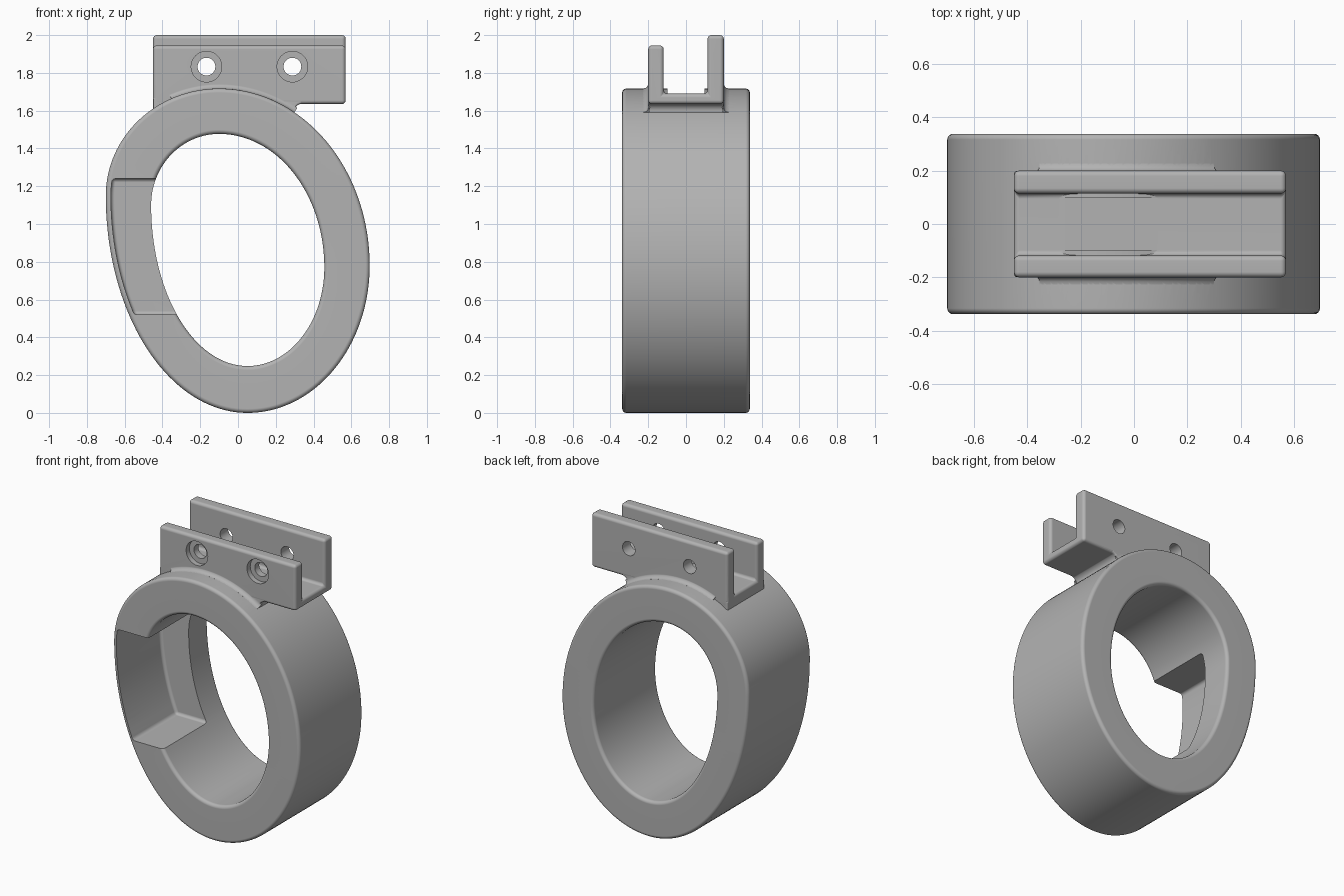
import bpy, bmesh, math

scene = bpy.context.scene
if "Cube" in bpy.data.objects:
    bpy.data.objects.remove(bpy.data.objects["Cube"])

grey = bpy.data.materials.new("plain_grey")
grey.use_nodes = True
colour = (0.45, 0.45, 0.45, 1)
grey.diffuse_color = colour
grey.node_tree.nodes["Principled BSDF"].inputs["Base Color"].default_value = colour

# Egg outlines: left, right, bottom and top extremes as (x, z)
OUTER = ((-0.70, 1.15), (0.697, 0.78), (0.05, 0.0), (-0.10, 1.717))
INNER = ((-0.46, 1.10), (0.457, 0.77), (0.05, 0.248), (-0.10, 1.477))


def egg(outline, a, offset=0.0):
    """Point on an outline made of four elliptical quarters."""
    left, right, bottom, top = outline
    c, s = math.cos(a), math.sin(a)
    cx = top[0] if s >= 0 else bottom[0]
    cz = right[1] if c >= 0 else left[1]
    rx = right[0] - cx if c >= 0 else cx - left[0]
    rz = top[1] - cz if s >= 0 else cz - bottom[1]
    nx, nz = c / rx, s / rz
    n = math.hypot(nx, nz)
    return cx + rx * c + offset * nx / n, cz + rz * s + offset * nz / n


def finish(bm, name):
    bmesh.ops.recalc_face_normals(bm, faces=bm.faces)
    mesh = bpy.data.meshes.new(name)
    bm.to_mesh(mesh)
    bm.free()
    mesh.materials.append(grey)
    ob = bpy.data.objects.new(name, mesh)
    scene.collection.objects.link(ob)
    return ob


def loft(name, section, angles, closed):
    """Sweep a closed section of (outline, offset, y) around the egg."""
    bm = bmesh.new()
    loops = []
    for a in angles:
        ring = []
        for outline, d, y in section:
            x, z = egg(outline, a, d)
            ring.append(bm.verts.new((x, y, z)))
        loops.append(ring)
    n, m = len(loops), len(section)
    for i in range(n if closed else n - 1):
        p, q = loops[i], loops[(i + 1) % n]
        for j in range(m):
            k = (j + 1) % m
            bm.faces.new((p[j], p[k], q[k], q[j]))
    if not closed:
        bm.faces.new(loops[0])
        bm.faces.new(loops[-1])
    return finish(bm, name)


def prism(name, points, place, low, high):
    """Extrude a flat profile; place maps (u, v, depth) to a position."""
    bm = bmesh.new()
    a = [bm.verts.new(place(u, v, low)) for u, v in points]
    b = [bm.verts.new(place(u, v, high)) for u, v in points]
    bm.faces.new(a)
    bm.faces.new(b)
    for i in range(len(a)):
        k = (i + 1) % len(a)
        bm.faces.new((a[i], a[k], b[k], b[i]))
    return finish(bm, name)


def along_x(u, v, d):
    return d, u, v


def along_y(u, v, d):
    return u, d, v


def apply(ob, mod):
    bpy.context.view_layer.objects.active = ob
    bpy.ops.object.modifier_apply(modifier=mod.name)


def bevel(ob, width):
    mod = ob.modifiers.new("round", 'BEVEL')
    mod.width, mod.segments = width, 4
    mod.limit_method, mod.angle_limit = 'ANGLE', math.radians(50)
    apply(ob, mod)


def combine(ob, other, operation):
    mod = ob.modifiers.new("combine", 'BOOLEAN')
    mod.object, mod.operation, mod.solver = other, operation, 'EXACT'
    apply(ob, mod)
    bpy.data.objects.remove(other)


def cylinder(name, x, z, r, low, high):
    turn = [2 * math.pi * i / 40 for i in range(40)]
    pts = [(x + r * math.cos(t), z + r * math.sin(t)) for t in turn]
    return prism(name, pts, along_y, low, high)


# Ring body with rounded rims
R, HALF, N = 0.022, 0.338, 160
section = []
for outline, sy, sign in ((OUTER, -1, 1), (OUTER, 1, 1), (INNER, 1, -1), (INNER, -1, -1)):
    arc = [(math.cos(t), math.sin(t)) for t in (math.pi / 8 * i for i in range(5))]
    if (sy < 0) == (sign > 0):
        arc.reverse()
    section += [(outline, sign * R * (c - 1), sy * (HALF - R + R * s)) for c, s in arc]
body = loft("ring_mount", section, [2 * math.pi * i / N for i in range(N)], True)

# Side pocket, open to the front and the bore
side = [math.pi * (0.8 + 0.6 * i / 60) for i in range(61)]
wall = [egg(OUTER, a, -0.027) for a in side]
wall = [p for p in wall if 0.53 < p[1] < 1.23]
low_x, high_x = wall[-1][0], wall[0][0]
profile = [(-0.1, 1.24), (high_x, 1.24)] + wall + [(low_x + 0.006, 0.52), (-0.1, 0.52)]
pocket = prism("pocket_cutter", profile, along_y, -0.6, 0.13)
bevel(pocket, 0.02)
combine(body, pocket, 'DIFFERENCE')

# Clear the ring crown out of the channel
crown = prism("crown_cutter", [(-0.098, 1.691), (0.098, 1.691), (0.098, 1.9), (-0.098, 1.9)],
              along_x, -0.6, 0.7)
combine(body, crown, 'DIFFERENCE')

# Plinth under the bracket with a curved inside corner
curve = [(0.34 - 0.04 * math.cos(t), 1.597 + 0.04 * math.sin(t))
         for t in (math.pi / 12 * i for i in range(7))]
plinth = prism("plinth", [(-0.449, 1.5), (0.30, 1.5)] + curve + [(0.34, 1.67), (-0.449, 1.67)],
               along_y, -0.199, 0.199)
bevel(plinth, 0.015)
combine(body, plinth, 'UNION')

# Channel bracket with a taller back plate
channel = [(-0.2, 1.635), (0.2, 1.635), (0.2, 2.0), (0.114, 2.0), (0.114, 1.69),
           (-0.118, 1.69), (-0.118, 1.945), (-0.2, 1.945)]
bracket = prism("bracket", channel, along_x, -0.45, 0.57)
bevel(bracket, 0.02)
for x in (-0.167, 0.288):
    combine(bracket, cylinder("bolt_cutter", x, 1.833, 0.047, -0.5, 0.5), 'DIFFERENCE')
    combine(bracket, cylinder("recess_cutter", x, 1.833, 0.081, -0.5, -0.165), 'DIFFERENCE')
combine(body, bracket, 'UNION')

# Small fillets where the bracket meets the ring
arc_range = [math.radians(60 + 55 * i / 40) for i in range(41)]
arc_range = [a for a in arc_range if -0.45 < egg(OUTER, a)[0] < 0.31]
for s in (-1, 1):
    cove = [(OUTER, 0.028 - 0.028 * math.sin(t), s * (0.227 - 0.028 * math.cos(t)))
            for t in (math.pi / 8 * i for i in range(5))]
    cove += [(OUTER, -0.02, s * 0.227), (OUTER, -0.02, s * 0.19), (OUTER, 0.028, s * 0.19)]
    combine(body, loft("fillet", cove, arc_range, False), 'UNION')

# Smooth shading with crisp corners
for ob in scene.objects:
    ob.select_set(ob == body)
bpy.context.view_layer.objects.active = body
bpy.ops.object.shade_smooth_by_angle(angle=math.radians(35))
weighted = body.modifiers.new("even_shading", 'WEIGHTED_NORMAL')
weighted.keep_sharp = True
